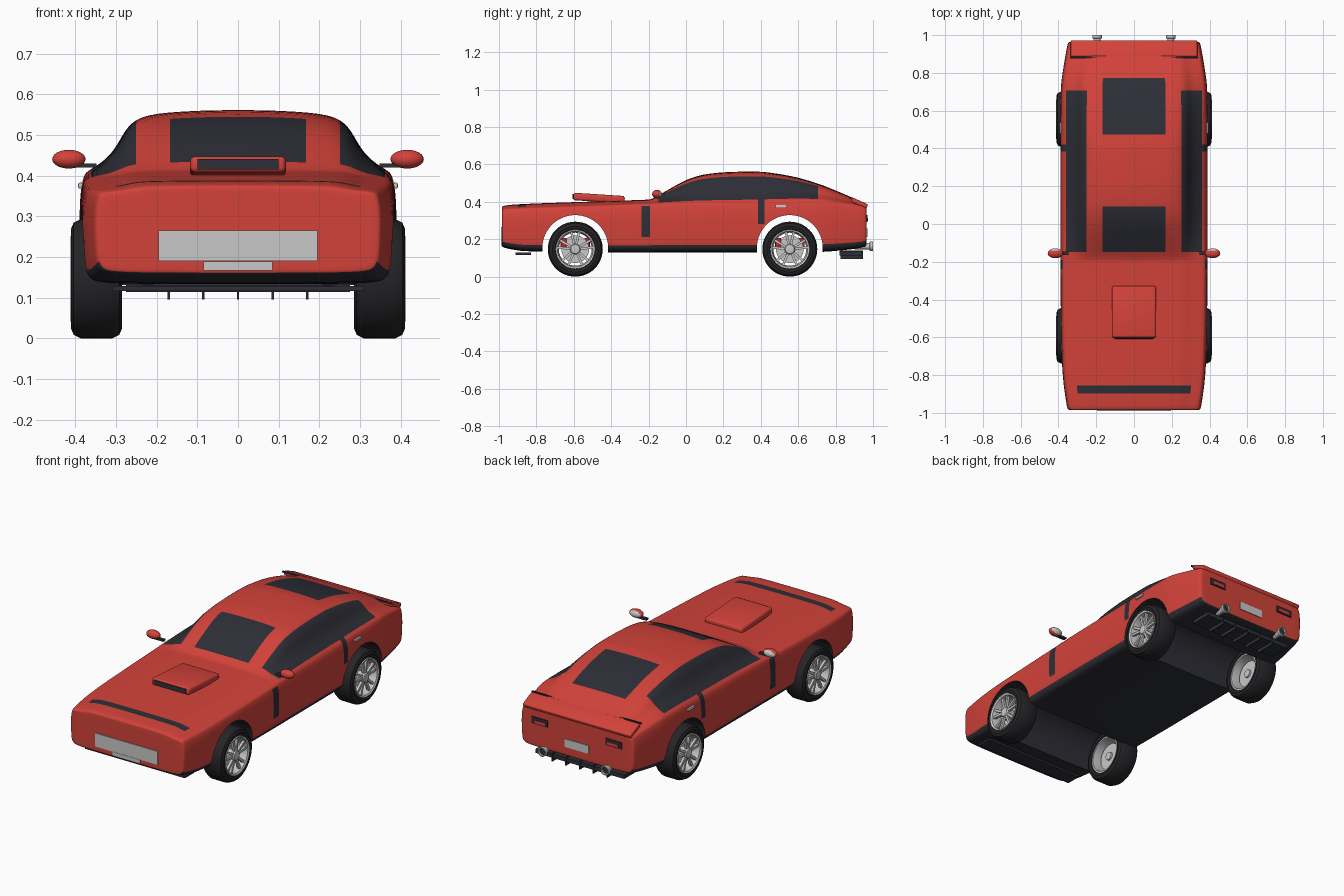
import bpy, bmesh, math
from mathutils import Matrix, Vector

if "Cube" in bpy.data.objects:
    bpy.data.objects.remove(bpy.data.objects["Cube"])


def material(name, rgb):
    m = bpy.data.materials.new(name)
    m.use_nodes = True
    m.diffuse_color = (*rgb, 1)
    m.node_tree.nodes["Principled BSDF"].inputs["Base Color"].default_value = (*rgb, 1)
    return m


RED = material("red paint", (0.65, 0.055, 0.042))
DARK = material("dark glass and trim", (0.027, 0.028, 0.038))
BLACK = material("black rubber", (0.018, 0.018, 0.021))
GREY = material("light grey metal", (0.58, 0.58, 0.58))
CALIPER = material("caliper red", (0.55, 0.02, 0.02))


def finish(name, bm, mats, bevel=0):
    bmesh.ops.recalc_face_normals(bm, faces=bm.faces)
    me = bpy.data.meshes.new(name)
    bm.to_mesh(me)
    bm.free()
    ob = bpy.data.objects.new(name, me)
    bpy.context.collection.objects.link(ob)
    for m in mats:
        me.materials.append(m)
    if bevel:
        mod = ob.modifiers.new("bevel", "BEVEL")
        mod.width, mod.segments = bevel, 3
    return ob


def smooth(ob, angle=35):
    bpy.ops.object.select_all(action="DESELECT")
    ob.select_set(True)
    bpy.context.view_layer.objects.active = ob
    for mod in list(ob.modifiers):
        bpy.ops.object.modifier_apply(modifier=mod.name)
    bpy.ops.object.shade_smooth_by_angle(angle=math.radians(angle))
    return ob


def box(name, loc, size, mat, tilt=0, bevel=0):
    bm = bmesh.new()
    bmesh.ops.create_cube(bm, size=1, matrix=Matrix.Diagonal((*size, 1)))
    ob = finish(name, bm, [mat], bevel)
    ob.location = loc
    ob.rotation_euler.x = tilt
    return smooth(ob) if bevel else ob


def lathe(name, profile, mat, segments=48, closed=True):
    """Turn (x, radius) points around the x axis."""
    bm = bmesh.new()
    rings = []
    for i in range(segments):
        a = 2 * math.pi * i / segments
        rings.append([bm.verts.new((x, r * math.cos(a), r * math.sin(a))) for x, r in profile])
    n = len(profile)
    for i in range(segments):
        a, b = rings[i], rings[(i + 1) % segments]
        for j in range(n if closed else n - 1):
            k = (j + 1) % n
            bm.faces.new((a[j], a[k], b[k], b[j]))
    if not closed:
        for j in (0, -1):
            bm.faces.new([r[j] for r in rings])
    return smooth(finish(name, bm, [mat]))


# Body stations: y, half width, floor z, shoulder z, height above shoulder
STATIONS = [
    (-.985, .350, .162, .358, .016), (-.97, .356, .152, .364, .018),
    (-.885, .368, .138, .368, .020), (-.875, .370, .137, .368, .020),
    (-.75, .384, .132, .374, .020), (-.42, .389, .130, .384, .020),
    (-.205, .390, .130, .392, .020), (-.195, .390, .130, .392, .020),
    (-.165, .390, .130, .395, .028), (-.03, .390, .130, .398, .108),
    (.08, .390, .130, .400, .153), (.27, .390, .130, .402, .163),
    (.405, .390, .130, .405, .158), (.415, .390, .130, .405, .157),
    (.455, .390, .130, .407, .151), (.60, .390, .130, .412, .122),
    (.72, .388, .132, .412, .081), (.76, .385, .134, .410, .069),
    (.88, .366, .145, .390, .037), (.95, .353, .156, .378, .020),
    (.965, .347, .164, .368, .017)]
SIDE = [(0, 0), (.87, 0), (.955, .045), (.985, .13), (.993, .3), (1, .55), (.997, .8), (.975, .97)]
ROOF = [(.945, .02), (.80, .28), (.735, .58), (.66, .86), (.48, .96), (0, 1)]


def section(y, w, z0, zb, c):
    half = [(w * fx, y, z0 + (zb - z0) * fz) for fx, fz in SIDE]
    half += [(w * fx, y, zb + c * fz) for fx, fz in ROOF]
    return half + [(-x, yy, z) for x, yy, z in half[-2:0:-1]]


def body_colour(row, y):
    sill = row <= 2
    side_window = 8 <= row <= 10 and -.165 < y < .72
    screens = row == 12 and (-.165 < y < .08 or .455 < y < .76)
    bonnet_gap = row >= 9 and -.885 < y < -.875
    door_front = 4 <= row <= 6 and -.205 < y < -.195
    door_rear = 5 <= row <= 7 and .405 < y < .415
    return int(sill or side_window or screens or bonnet_gap or door_front or door_rear)


# Body shell, lofted through the stations
bm = bmesh.new()
rings = [[bm.verts.new(p) for p in section(*s)] for s in STATIONS]
n = len(rings[0])
for i in range(len(rings) - 1):
    y = (STATIONS[i][0] + STATIONS[i + 1][0]) / 2
    for j in range(n):
        k = (j + 1) % n
        f = bm.faces.new((rings[i][j], rings[i][k], rings[i + 1][k], rings[i + 1][j]))
        f.material_index = body_colour(min(j, n - 1 - j), y)
for ring in (rings[0], rings[-1]):
    mid = Vector((0, ring[0].co.y, .265))
    inner = [bm.verts.new(mid + (v.co - mid) * .93) for v in ring]
    for j in range(n):
        k = (j + 1) % n
        bm.faces.new((ring[j], ring[k], inner[k], inner[j]))
    bm.faces.new(inner)
body = finish("body", bm, [RED, DARK])
sub = body.modifiers.new("round", "SUBSURF")
sub.levels = sub.render_levels = 2

# Wheel arches cut right through the body
WHEEL_Y = (-.592, .555)
cutters = []
for y in WHEEL_Y:
    cutter = lathe("arch_cutter", [(-.6, .176), (.6, .176)], RED, 64, closed=False)
    cutter.data.materials.append(DARK)
    for p in cutter.data.polygons:
        p.material_index = 1
    cutter.location = (0, y, .153)
    cutter.hide_render = True
    cut = body.modifiers.new("arch", "BOOLEAN")
    cut.object, cut.operation, cut.solver = cutter, "DIFFERENCE", "EXACT"
    cutters.append(cutter)
bpy.context.view_layer.update()
smooth(body)
for cutter in cutters:
    bpy.data.objects.remove(cutter)

# Wheel parts, modelled once with the outside towards +x
tyre = lathe("tyre", [(-.045, .1), (-.06, .108), (-.063, .122), (-.056, .138), (-.038, .147),
                      (.038, .147), (.056, .138), (.063, .122), (.06, .108), (.045, .1)], BLACK)
rim = lathe("rim", [(-.055, .105), (-.055, .096), (.03, .088), (.06, .096), (.064, .105)], GREY)
hub = lathe("hub", [(-.03, .022), (.05, .03), (.06, .024), (.062, .012)], GREY, 24, closed=False)
disc = lathe("brake_disc", [(-.02, .074), (-.008, .074)], GREY, 32, closed=False)
caliper = box("brake_caliper", (0, 0, 0), (.04, .032, .06), CALIPER, bevel=.006)
caliper.data.transform(Matrix.Translation((0, -.062, .03)))
bm = bmesh.new()
for i in range(5):
    turn = Matrix.Rotation(2 * math.pi * i / 5, 4, "X")
    for lean in (-.22, .22):
        bmesh.ops.create_cube(bm, size=1, matrix=turn @ Matrix.Rotation(lean, 4, "X")
                              @ Matrix.Translation((.047, 0, .057)) @ Matrix.Diagonal((.014, .013, .075, 1)))
spokes = finish("spokes", bm, [GREY])
parts = [tyre, rim, hub, disc, caliper, spokes]
for label, y in zip(("front", "rear"), WHEEL_Y):
    for side, s in (("left", 1), ("right", -1)):
        for part in parts:
            ob = part.copy()
            ob.name = f"{label}_{side}_{part.name}"
            ob.location = (.348 * s, y, .147)
            ob.rotation_euler.z = 0 if s > 0 else math.pi
            bpy.context.collection.objects.link(ob)
for part in parts:
    bpy.data.objects.remove(part)

# Bonnet scoop
box("bonnet_scoop", (0, -.465, .42), (.235, .275, .04), RED, -.065, .012)
box("scoop_mouth", (0, -.601, .428), (.2, .012, .026), DARK, -.065)

# Front plates and splitter
box("front_plate", (0, -.986, .228), (.39, .008, .075), GREY)
box("lower_front_plate", (0, -.986, .178), (.17, .006, .022), GREY)
box("front_splitter", (0, -.87, .123), (.62, .085, .012), DARK)

# Tail lip, rear plate and diffuser
box("tail_lip", (0, .927, .394), (.67, .092, .024), RED, -.42, .006)
box("rear_plate", (0, .966, .235), (.15, .008, .045), GREY)
box("diffuser", (0, .88, .125), (.55, .12, .022), DARK)
for i in range(-2, 3):
    box("diffuser_fin", (i * .085, .885, .118), (.006, .12, .045), DARK)

# Paired details
for side, s in (("left", 1), ("right", -1)):
    box(side + "_tail_lamp", (s * .23, .966, .31), (.1, .009, .038), DARK)
    box(side + "_tail_lamp_lens", (s * .225, .968, .305), (.07, .009, .016), RED)
    box(side + "_lip_gap", (s * .25, .879, .419), (.18, .008, .008), DARK)
    box(side + "_door_handle", (s * .387, .508, .376), (.012, .06, .014), GREY, bevel=.003)
    box(side + "_mirror_stalk", (s * .378, -.155, .425), (.06, .02, .01), DARK)

    bm = bmesh.new()
    bmesh.ops.create_uvsphere(bm, u_segments=24, v_segments=16, radius=1,
                              matrix=Matrix.Diagonal((.041, .026, .023, 1)))
    for f in bm.faces:
        f.material_index = int(f.calc_center_median().y > .014)
    mirror = smooth(finish(side + "_mirror", bm, [RED, GREY]), 60)
    mirror.location = (s * .416, -.155, .441)

    pipe = lathe(side + "_exhaust", [(-.06, .016), (.02, .016), (.024, .026), (.04, .026),
                                     (.04, .02), (-.06, .012)], GREY, 24)
    hole = lathe(side + "_exhaust_hole", [(.026, .021), (.03, .021)], DARK, 24, closed=False)
    for ob in (pipe, hole):
        ob.location = (s * .195, .96, .162)
        ob.rotation_euler.z = math.pi / 2
